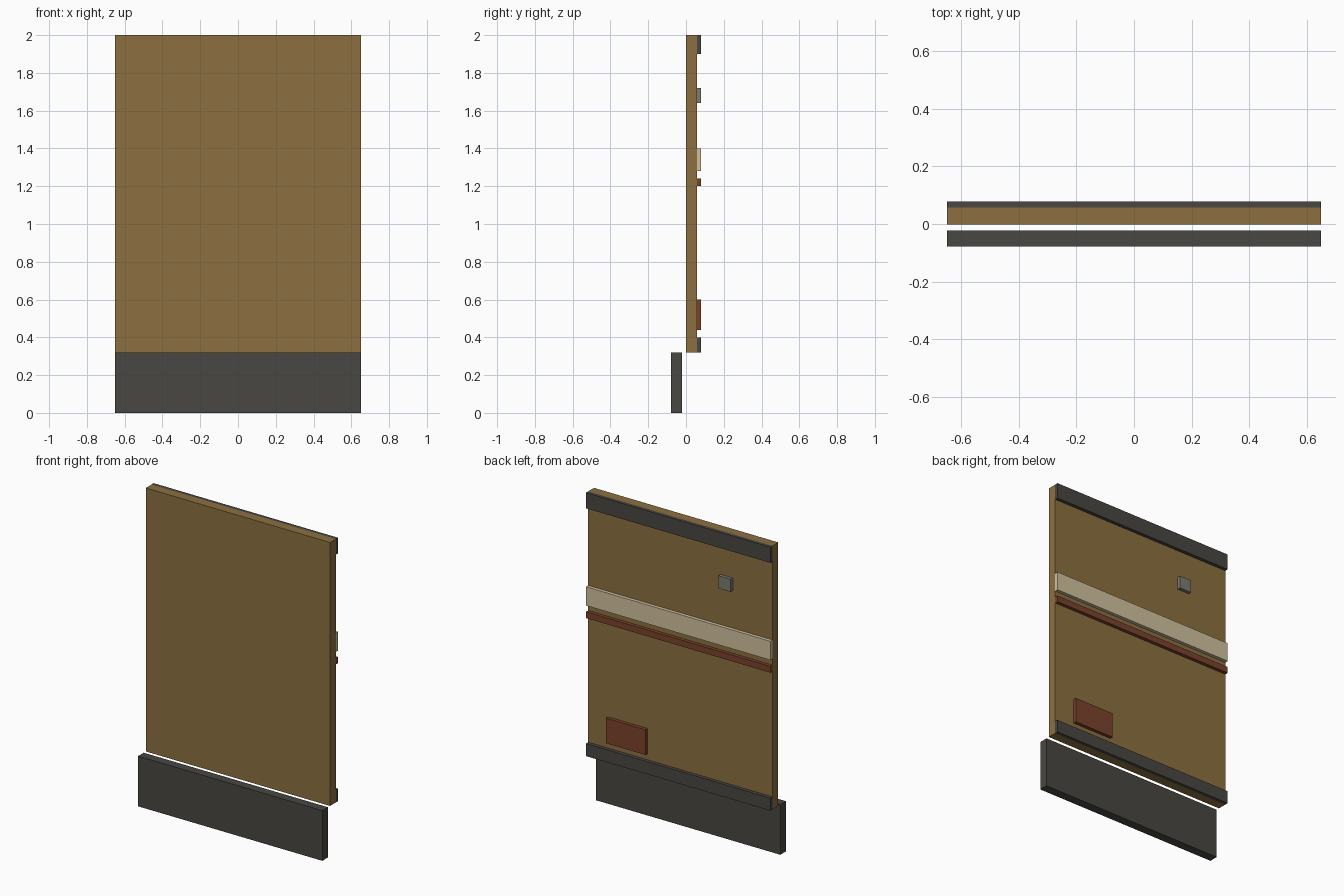
import bpy

if "Cube" in bpy.data.objects:
    bpy.data.objects.remove(bpy.data.objects["Cube"])


def material(name, rgb):
    m = bpy.data.materials.new(name)
    m.diffuse_color = (*rgb, 1.0)
    m.use_nodes = True
    m.node_tree.nodes["Principled BSDF"].inputs["Base Color"].default_value = m.diffuse_color
    return m


wood = material("wood", (0.262, 0.162, 0.051))
dark = material("dark", (0.067, 0.063, 0.054))
cream = material("cream", (0.64, 0.53, 0.34))
rust = material("rust", (0.195, 0.055, 0.025))
grey = material("grey", (0.205, 0.205, 0.17))


def box(name, x, y, z, mat):
    """Box from (min, max) ranges on each axis."""
    bpy.ops.mesh.primitive_cube_add(size=1, location=[(a + b) / 2 for a, b in (x, y, z)])
    ob = bpy.context.object
    ob.name = name
    ob.scale = [b - a for a, b in (x, y, z)]
    bpy.ops.object.transform_apply(location=False, rotation=False, scale=True)
    ob.data.materials.append(mat)


WIDE = (-0.65, 0.65)
BACK = (0.057, 0.079)

# Main board and the separate plinth set in front of it
box("board", WIDE, (-0.001, 0.057), (0.32, 2.0), wood)
box("plinth", WIDE, (-0.079, -0.022), (0.0, 0.32), dark)

# Full-width bands on the back face
for name, z, mat in (
    ("top_rail", (1.90, 2.0), dark),
    ("cream_band", (1.28, 1.40), cream),
    ("thin_band", (1.20, 1.24), rust),
    ("bottom_rail", (0.32, 0.40), dark),
):
    box(name, WIDE, BACK, z, mat)

# Small plates on the back face
box("lower_plate", (0.23, 0.51), BACK, (0.44, 0.60), rust)
box("upper_plate", (-0.37, -0.285), BACK, (1.64, 1.72), grey)
